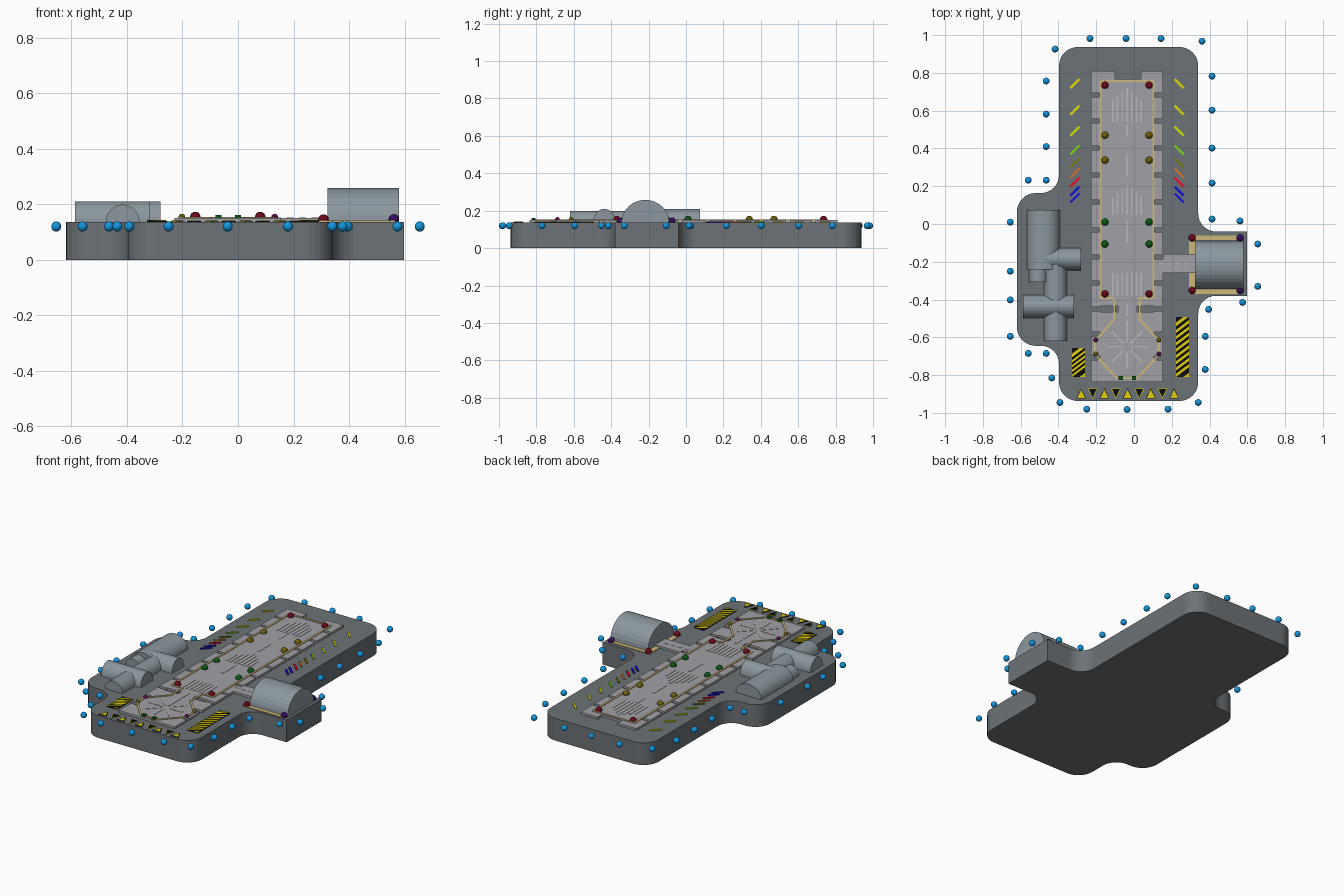
import bpy, bmesh, math
from mathutils import Vector, Matrix

if "Cube" in bpy.data.objects:
    bpy.data.objects.remove(bpy.data.objects["Cube"])

DECK = 0.137      # top of the base
RUN = 0.150       # top of the runway paving
CX = -0.037       # runway centre line


def colour(hexcode):
    mat = bpy.data.materials.get(hexcode)
    if not mat:
        mat = bpy.data.materials.new(hexcode)
        rgb = [(int(hexcode[i:i + 2], 16) / 255) ** 2.2 for i in (0, 2, 4)]
        mat.diffuse_color = (*rgb, 1)
        mat.use_nodes = True
        mat.node_tree.nodes["Principled BSDF"].inputs["Base Color"].default_value = mat.diffuse_color
    return mat


def finish(name, bm, hexcode):
    bmesh.ops.recalc_face_normals(bm, faces=bm.faces)
    me = bpy.data.meshes.new(name)
    bm.to_mesh(me)
    bm.free()
    me.materials.append(colour(hexcode))
    ob = bpy.data.objects.new(name, me)
    bpy.context.collection.objects.link(ob)
    return ob


def prisms(name, polys, z0, z1, hexcode):
    """Vertical prisms from a list of plan polygons."""
    bm = bmesh.new()
    for poly in polys:
        face = bm.faces.new([bm.verts.new((x, y, z0)) for x, y in poly])
        top = bmesh.ops.extrude_face_region(bm, geom=[face])["geom"]
        bmesh.ops.translate(bm, vec=(0, 0, z1 - z0),
                            verts=[v for v in top if isinstance(v, bmesh.types.BMVert)])
    return finish(name, bm, hexcode)


def rect(x0, x1, y0, y1):
    return [(x0, y0), (x1, y0), (x1, y1), (x0, y1)]


def bar(p, q, w):
    p, q = Vector(p), Vector(q)
    d = (q - p).normalized() * w / 2
    n = Vector((-d.y, d.x))
    return [p + n, p - n, q - n, q + n]


def rounded(corners, steps=8):
    """Outline with filleted corners given as (x, y, radius)."""
    out = []
    for i, (x, y, r) in enumerate(corners):
        c = Vector((x, y))
        a = (Vector(corners[i - 1][:2]) - c).normalized()
        b = (Vector(corners[(i + 1) % len(corners)][:2]) - c).normalized()
        if not r:
            out.append(c)
            continue
        for k in range(steps + 1):
            t = k / steps * math.pi / 2
            out.append(c + r * (a * (1 - math.sin(t)) + b * (1 - math.cos(t))))
    return out


def vault(name, x0, x1, y0, y1, height, along, hexcode="8A969D", n=16):
    """Half-round roofed building lying along x or y."""
    bm = bmesh.new()
    vs = []
    for k in range(n + 1):
        c, s = math.cos(math.pi * k / n), math.sin(math.pi * k / n)
        z = DECK + height * s
        if along == "y":
            vs.append(bm.verts.new(((x0 + x1) / 2 + (x1 - x0) / 2 * c, y0, z)))
        else:
            vs.append(bm.verts.new((x0, (y0 + y1) / 2 + (y1 - y0) / 2 * c, z)))
    face = bm.faces.new(vs)
    far = bmesh.ops.extrude_face_region(bm, geom=[face])["geom"]
    bmesh.ops.translate(bm, vec=(0, y1 - y0, 0) if along == "y" else (x1 - x0, 0, 0),
                        verts=[v for v in far if isinstance(v, bmesh.types.BMVert)])
    return finish(name, bm, hexcode)


def lamps(name, points, z, r, hexcode):
    bm = bmesh.new()
    for x, y in points:
        bmesh.ops.create_uvsphere(bm, u_segments=16, v_segments=10, radius=r,
                                  matrix=Matrix.Translation((x, y, z)))
    for f in bm.faces:
        f.smooth = True
    return finish(name, bm, hexcode)


# Base platform with two side wings
prisms("platform", [rounded([
    (-.397, -.937, .1), (.34, -.937, .1), (.34, -.38, .095), (.598, -.38, 0),
    (.598, -.04, 0), (.34, -.04, .095), (.34, .937, .1), (-.397, .937, .1),
    (-.397, .164, .095), (-.62, .164, .1), (-.62, -.645, .1), (-.397, -.645, .095)])],
    0, DECK, "6C7276")

# Edge lamps all round the platform
edge = [(-.418, .926), (-.233, .982), (-.042, .982), (.143, .982), (.36, .968),
        (.413, .783), (.413, .603), (.413, .402), (.413, .217), (.413, .026),
        (.561, .016), (.655, -.106), (.655, -.33), (.575, -.415), (.395, -.452),
        (.377, -.595), (.377, -.77), (.34, -.945), (.18, -.98), (-.037, -.982),
        (-.25, -.98), (-.392, -.945), (-.435, -.815), (-.465, -.685), (-.56, -.685),
        (-.655, -.595), (-.655, -.402), (-.655, -.25), (-.655, .01), (-.56, .232),
        (-.465, .232), (-.465, .41), (-.465, .582), (-.465, .757)]
lamps("edge_lamps", edge, .12, .018, "1A94DC")

# Runway paving: centre slabs, end tabs and split side strips
slabs = [rect(-.18, .106, -.434, .767), rect(-.18, .106, -.836, -.466),
         rect(-.085, .016, -.466, -.434), rect(-.228, -.1, .767, .81), rect(.037, .153, .767, .81)]
joints = [.683, .545, .402, .26, .116, -.032, -.175, -.312, -.45, -.582, -.709]
y_top = .767
for y in joints + [-.846]:
    slabs += [rect(-.228, -.18, y + .01, y_top), rect(.106, .153, y + .01, y_top)]
    y_top = y - .01
slabs.append(rect(.153, .323, -.26, -.16))
prisms("runway_paving", slabs, DECK - .005, RUN, "A0A0A5")

# White paint: threshold bars, dashes, landing star
marks = []
for k in range(7):
    x = CX + (k - 3) * .025
    taper = .022 * abs(k - 3)
    marks.append(rect(x - .005, x + .005, -.38, -.26))
    marks.append(rect(x - .005, x + .005, .54, .72 - taper))
    marks.append(rect(x - .005, x + .005, .05, .21 - taper))
for y0, y1 in ((.46, .53), (.25, .37), (-.1, .02), (-.49, -.43), (-.55, -.51)):
    marks.append(rect(CX - .005, CX + .005, y0, y1))
for k in range(8):
    d = Vector((math.cos(k * math.pi / 4), math.sin(k * math.pi / 4)))
    c = Vector((CX, -.65))
    marks.append(bar(c + d * .025, c + d * .115, .01))
for k in range(4):
    marks.append(rect(.13 + k * .045, .155 + k * .045, -.214, -.206))
prisms("painted_marks", marks, RUN - .002, RUN + .002, "B4B4B8")

# Tan border line around runway and landing pad
half = [(0, .757), (.14, .757), (.14, -.392), (.068, -.392), (.068, -.508),
        (.168, -.614), (.168, -.693), (.055, -.815), (0, -.815)]
lines = [bar((CX + s * a[0], a[1]), (CX + s * b[0], b[1]), .012)
         for s in (-1, 1) for a, b in zip(half, half[1:])]
prisms("tan_border", lines, RUN - .004, RUN + .004, "CDB67A")

# Runway and pad lights
pair = lambda ys, dx=.117: [(CX + s * dx, y) for y in ys for s in (-1, 1)]
lamps("runway_red_lights", pair((.735, -.37)), RUN + .004, .019, "6E1020")
lamps("runway_yellow_lights", pair((.47, .338)), RUN + .004, .019, "6E6010")
lamps("runway_green_lights", pair((.01, -.106)), RUN + .004, .019, "145A1C")
lamps("pad_purple_lights", [(-.202, -.614), (.132, -.688)], RUN + .004, .012, "5A1450")
lamps("pad_yellow_lights", [(-.202, -.688), (.132, -.614)], RUN + .004, .012, "6E6010")
prisms("pad_green_lights", [rect(x - .011, x + .011, -.827, -.805) for x in (-.07, 0)],
       RUN - .004, RUN + .012, "145A1C")

# Large hangar with its tan apron and corner lights
vault("large_hangar", .323, .58, -.345, -.09, .121, "x")
prisms("hangar_apron", [rect(.29, .323, -.16, -.06), rect(.29, .323, -.37, -.26),
                        rect(.323, .565, -.085, -.06), rect(.323, .565, -.37, -.34)],
       DECK - .002, DECK + .004, "CDB67A")
lamps("apron_red_lights", [(.308, -.074), (.308, -.352)], DECK + .008, .019, "6E1020")
lamps("apron_purple_lights", [(.562, -.074), (.562, -.352)], DECK + .008, .019, "3C1464")

# Cluster of vaulted buildings on the left wing
vault("north_hall", -.566, -.392, -.24, .074, .073, "y")
vault("north_hall_arm", -.48, -.28, -.245, -.127, .073, "x")
vault("north_hall_annex", -.556, -.455, -.307, -.2, .055, "y")
vault("south_hall", -.476, -.355, -.62, -.2, .062, "y")
vault("south_hall_arm", -.587, -.317, -.497, -.376, .073, "x")

# Hazard panels with diagonal stripes
for side, x0, x1, y0, y1, n in (("right", .222, .291, -.81, -.492, 8),
                                ("left", -.328, -.259, -.81, -.656, 4)):
    prisms(side + "_hazard_panel", [rect(x0, x1, y0, y1)], DECK - .002, DECK + .004, "141414")
    step = (y1 - y0 - .052) / n
    stripes = []
    for k in range(n):
        y = y0 + k * step
        stripes.append([(x0, y), (x1, y + .052), (x1, y + .052 + step / 2), (x0, y + step / 2)])
    stripes.append([(x1 - .03, y0), (x1, y0), (x1, y0 + .022)])
    stripes.append([(x0, y1 - .05), (x0 + .066, y1), (x0 + .04, y1), (x0, y1 - .03)])
    prisms(side + "_hazard_stripes", stripes, DECK, DECK + .006, "E0CC14")


# Warning triangles along the front edge
def triangle(x, y, r, s):
    return [(x - r, y - s * r), (x + r, y - s * r), (x, y + s * r * 1.1)]


tri = [(-.28 + k * .0615, 1 if k % 2 == 0 else -1) for k in range(9)]
for name, s, outer, inner in (("up", 1, "141414", "E0CC14"), ("down", -1, "E0CC14", "141414")):
    xs = [x for x, d in tri if d == s]
    prisms(name + "_triangle_rims", [triangle(x, -.897, .026, s) for x in xs],
           DECK - .002, DECK + .003, outer)
    prisms(name + "_triangles", [triangle(x, -.897 - s * .002, .021, s) for x in xs],
           DECK, DECK + .005, inner)

# Coloured distance bars, mirrored either side of the runway
bars = [("E0D810", .743), ("DCDC10", .603), ("D0DC10", .492), ("78DC10", .392), ("7A7A14", .323),
        ("D87828", .27), ("EC1430", .222), ("1818E0", .174), ("1818E0", .138)]
for i, (hexcode, y) in enumerate(bars):
    prisms(f"distance_bars_{i + 1}",
           [bar((CX + s * .3, y - .024), (CX + s * .252, y + .024), .012) for s in (-1, 1)],
           DECK - .002, DECK + .005, hexcode)
